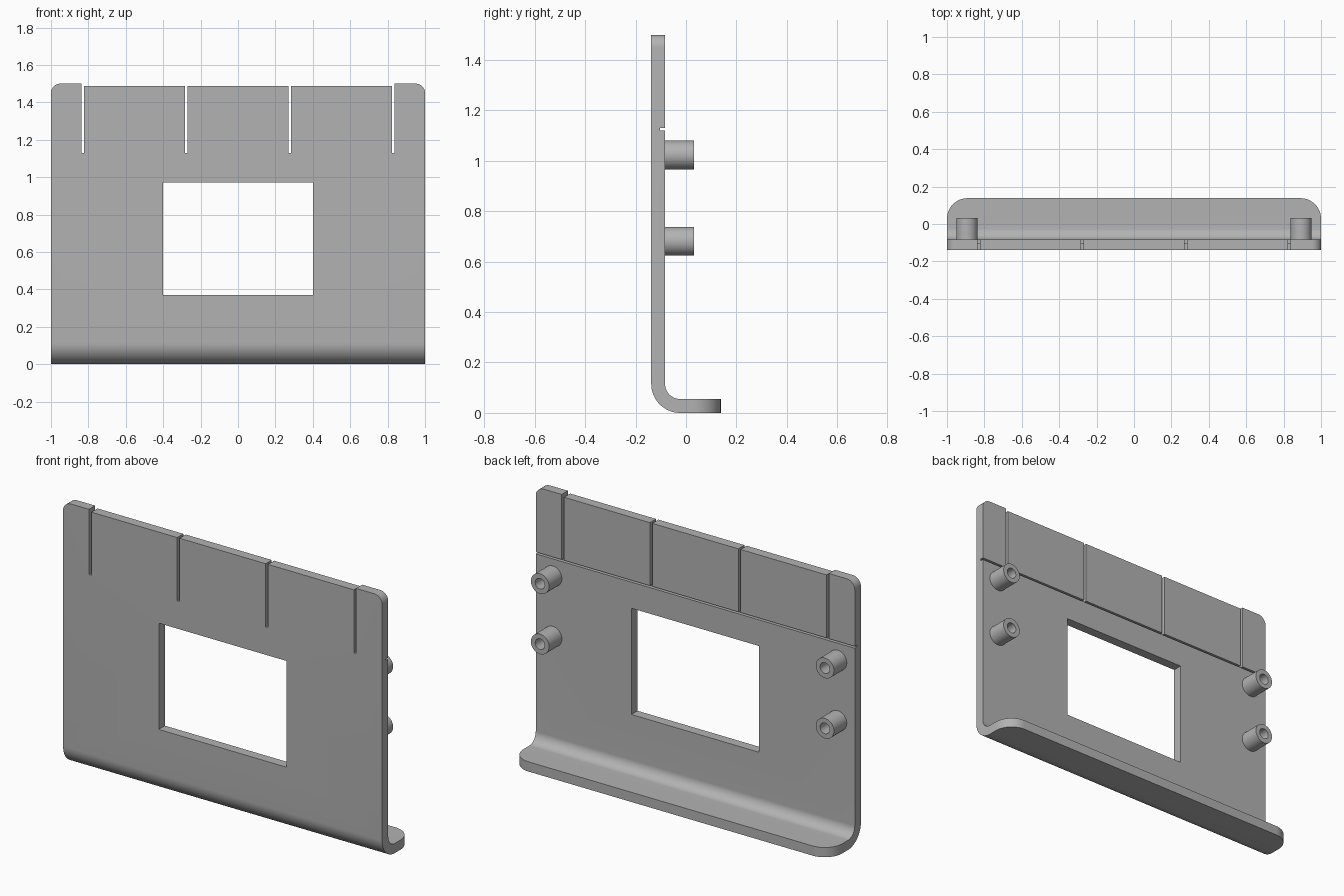
import bpy, bmesh
from math import pi, sin, cos
from mathutils import Vector, Matrix

cube = bpy.data.objects.get("Cube")
if cube:
    bpy.data.objects.remove(cube, do_unlink=True)

FRONT, INNER, BACK = -0.138, -0.083, 0.138   # y of plate front, plate back, foot tip
THICK, TOP = INNER - FRONT, 1.5
OUTER_R = 0.115

grey = bpy.data.materials.new("plain grey")
grey.use_nodes = True
colour = (0.45, 0.45, 0.45, 1)
grey.diffuse_color = colour
grey.node_tree.nodes["Principled BSDF"].inputs["Base Color"].default_value = colour


def make_object(name, bm):
    bmesh.ops.recalc_face_normals(bm, faces=bm.faces)
    mesh = bpy.data.meshes.new(name)
    bm.to_mesh(mesh)
    bm.free()
    mesh.materials.append(grey)
    obj = bpy.data.objects.new(name, mesh)
    bpy.context.collection.objects.link(obj)
    return obj


def smooth(obj):
    bpy.ops.object.select_all(action='DESELECT')
    obj.select_set(True)
    bpy.context.view_layer.objects.active = obj
    bpy.ops.object.shade_smooth_by_angle(angle=pi / 6)


def cut_box(target, name, low, high):
    low, high = Vector(low), Vector(high)
    bm = bmesh.new()
    bmesh.ops.create_cube(bm, size=1, matrix=Matrix.Translation((low + high) / 2)
                          @ Matrix.Diagonal((*(high - low), 1)))
    cutter = make_object(name, bm)
    cutter.hide_render = True
    mod = target.modifiers.new(name, 'BOOLEAN')
    mod.operation, mod.solver, mod.object = 'DIFFERENCE', 'EXACT', cutter
    bpy.context.view_layer.objects.active = target
    bpy.ops.object.modifier_apply(modifier=name)
    bpy.data.objects.remove(cutter, do_unlink=True)


# Bent sheet: L-shaped profile with a curved bend, extruded along x
cy, cz = FRONT + OUTER_R, OUTER_R
angles = [pi + pi / 2 * i / 16 for i in range(17)]
arc = lambda r, a: (cy + r * cos(a), cz + r * sin(a))
profile = [(FRONT, TOP)] + [arc(OUTER_R, a) for a in angles] + [(BACK, 0), (BACK, THICK)]
profile += [arc(OUTER_R - THICK, a) for a in reversed(angles)] + [(INNER, TOP)]
bm = bmesh.new()
face = bm.faces.new([bm.verts.new((-1, y, z)) for y, z in profile])
side = bmesh.ops.extrude_face_region(bm, geom=[face])["geom"]
bmesh.ops.translate(bm, vec=(2, 0, 0), verts=[v for v in side if isinstance(v, bmesh.types.BMVert)])

# Round the top corners and the larger foot corners
for radius, test in ((0.05, lambda v: v.co.z > TOP - 0.001),
                     (0.11, lambda v: v.co.y > BACK - 0.001)):
    edges = [e for e in bm.edges if all(test(v) for v in e.verts)
             and abs(e.verts[0].co.x - e.verts[1].co.x) < 0.1]
    bmesh.ops.bevel(bm, geom=edges, offset=radius, offset_type='OFFSET',
                    segments=12, profile=0.5, affect='EDGES')
bracket = make_object("bent_plate", bm)

# Window, lowered middle tabs, slots and the fold groove on the back
cut_box(bracket, "window_cutter", (-0.4, -0.3, 0.37), (0.4, 0.05, 0.972))
cut_box(bracket, "tab_top_cutter", (-0.827, -0.3, 1.488), (0.827, 0.1, 1.6))
for x in (-0.83, -0.277, 0.277, 0.83):
    cut_box(bracket, "slot_cutter", (x - 0.0075, -0.3, 1.13), (x + 0.0075, 0.1, 1.7))
cut_box(bracket, "groove_cutter", (-1.1, INNER - 0.02, 1.12), (1.1, 0.1, 1.1305))
smooth(bracket)

# Hollow round standoffs on the back
for side_name, x in (("right", -0.893), ("left", 0.893)):
    for level, z in (("lower", 0.681), ("upper", 1.023)):
        bm = bmesh.new()
        ring = [(0.03, INNER - 0.005), (0.03, 0.032), (0.057, 0.032), (0.057, INNER - 0.005)]
        verts = [bm.verts.new((x + r, y, z)) for r, y in ring]
        loop = [bm.edges.new((verts[i], verts[(i + 1) % 4])) for i in range(4)]
        bmesh.ops.spin(bm, geom=verts + loop, cent=(x, 0, z), axis=(0, 1, 0),
                       angle=2 * pi, steps=40, use_merge=True)
        bmesh.ops.remove_doubles(bm, verts=bm.verts, dist=0.0001)
        smooth(make_object(f"{side_name}_{level}_standoff", bm))
